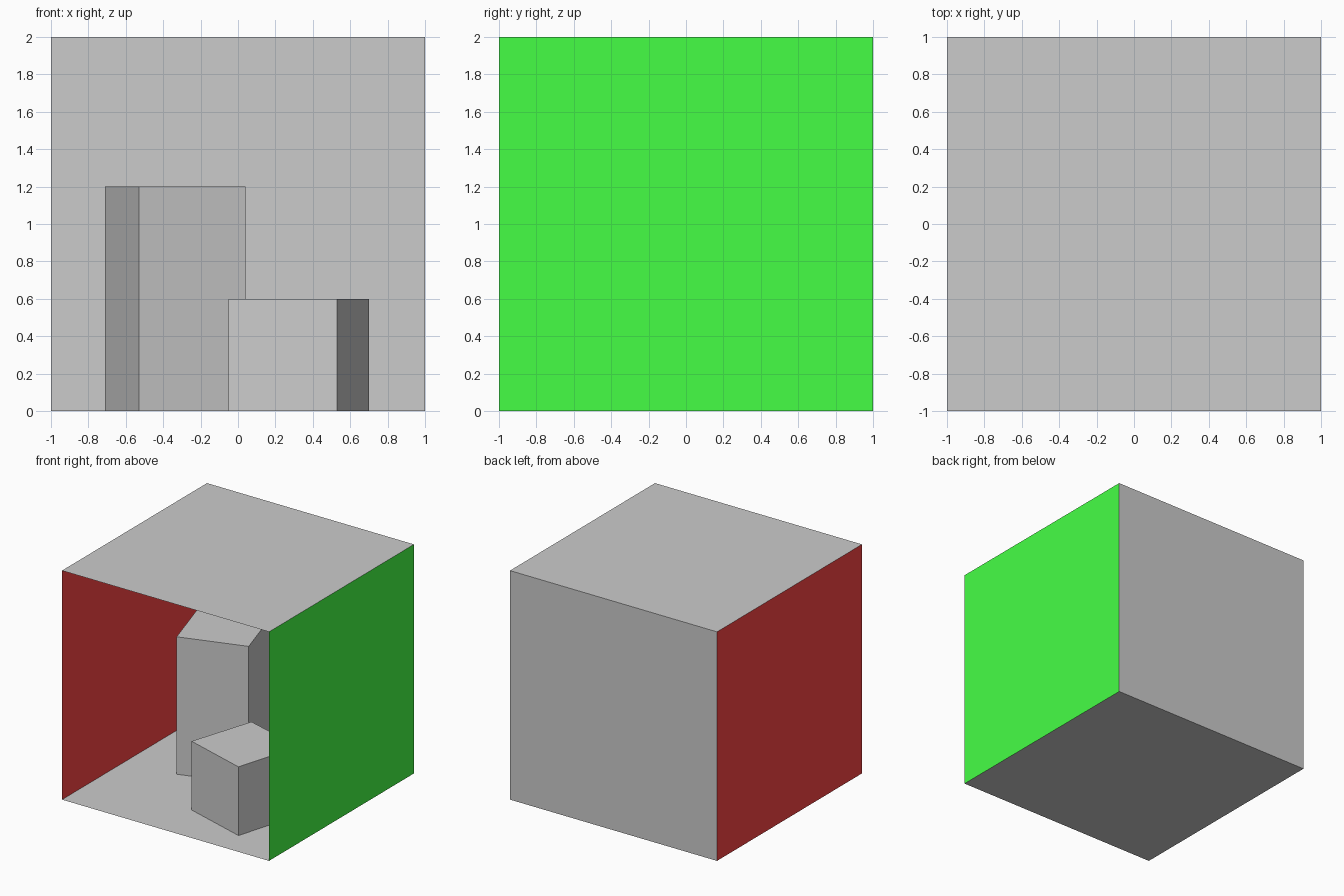
import bpy

if "Cube" in bpy.data.objects:
    bpy.data.objects.remove(bpy.data.objects["Cube"])


def mesh_object(name, verts, faces, color=None):
    mesh = bpy.data.meshes.new(name)
    mesh.from_pydata(verts, [], faces)
    mesh.update()
    obj = bpy.data.objects.new(name, mesh)
    bpy.context.collection.objects.link(obj)
    if color:
        mat = bpy.data.materials.new(name + "_paint")
        mat.diffuse_color = color
        mat.use_nodes = True
        mat.node_tree.nodes["Principled BSDF"].inputs["Base Color"].default_value = mat.diffuse_color
        mesh.materials.append(mat)
    return obj


def panel(name, corners, color=None):
    """Single thin wall; corners run counter-clockwise seen from inside."""
    return mesh_object(name, corners, [(0, 1, 2, 3)], color)


def block(name, footprint, height):
    """Closed prism on the floor from a counter-clockwise footprint."""
    n = len(footprint)
    verts = [(x, y, z) for z in (0, height) for x, y in footprint]
    faces = [tuple(reversed(range(n))), tuple(range(n, 2 * n))]
    faces += [(i, (i + 1) % n, (i + 1) % n + n, i + n) for i in range(n)]
    return mesh_object(name, verts, faces)


# Room shell: paper-thin walls, open at the front
panel("floor", [(-1, -1, 0), (1, -1, 0), (1, 1, 0), (-1, 1, 0)])
panel("ceiling", [(-1, -1, 2), (-1, 1, 2), (1, 1, 2), (1, -1, 2)])
panel("back_wall", [(-1, 1, 0), (1, 1, 0), (1, 1, 2), (-1, 1, 2)])
panel("left_wall", [(-1, -1, 0), (-1, 1, 0), (-1, 1, 2), (-1, -1, 2)],
      (1.0, 0.06, 0.06, 1))
panel("right_wall", [(1, 1, 0), (1, -1, 0), (1, -1, 2), (1, 1, 2)],
      (0.06, 1.0, 0.06, 1))

# Two turned blocks standing on the floor
block("tall_block", [(-0.53, -0.09), (0.04, 0.09), (-0.14, 0.67), (-0.71, 0.49)], 1.2)
block("short_block", [(0.53, -0.75), (0.70, -0.17), (0.13, 0.0), (-0.05, -0.57)], 0.6)
